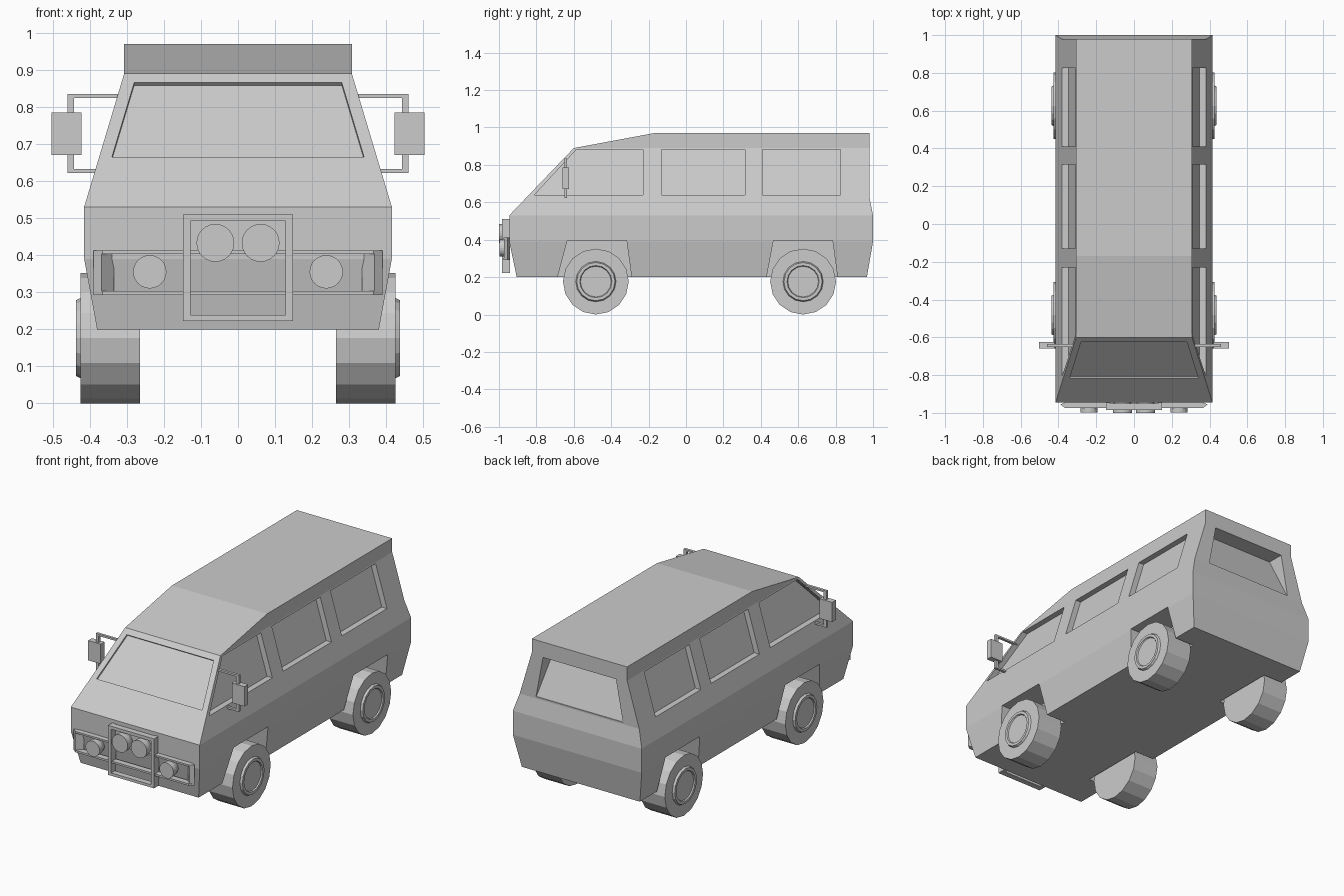
import bpy, bmesh, math

if "Cube" in bpy.data.objects:
    bpy.data.objects.remove(bpy.data.objects["Cube"])

grey = bpy.data.materials.new("plain_grey")
grey.diffuse_color = (0.6, 0.6, 0.6, 1)
grey.use_nodes = True
grey.node_tree.nodes["Principled BSDF"].inputs["Base Color"].default_value = grey.diffuse_color


def add_loft(bm, rings):
    """Closed solid through matching rings of points."""
    vs = [[bm.verts.new(p) for p in r] for r in rings]
    n = len(rings[0])
    for a, b in zip(vs, vs[1:]):
        for i in range(n):
            j = (i + 1) % n
            bm.faces.new((a[i], a[j], b[j], b[i]))
    bm.faces.new(vs[0][::-1])
    bm.faces.new(vs[-1])


def make(name, solids):
    """One object from a list of lofted solids."""
    bm = bmesh.new()
    for rings in solids:
        add_loft(bm, rings)
    bmesh.ops.recalc_face_normals(bm, faces=bm.faces[:])
    me = bpy.data.meshes.new(name)
    bm.to_mesh(me)
    bm.free()
    me.materials.append(grey)
    ob = bpy.data.objects.new(name, me)
    bpy.context.collection.objects.link(ob)
    return ob


def box(x0, x1, y0, y1, z0, z1):
    return [[(x0, y0, z), (x1, y0, z), (x1, y1, z), (x0, y1, z)] for z in (z0, z1)]


def plan(pts, z0, z1):
    return [[(x, y, z) for x, y in pts] for z in (z0, z1)]


def lathe_x(profile, s, cy, cz, n):
    return [[(s * x, cy + r * math.sin(2 * math.pi * i / n), cz - r * math.cos(2 * math.pi * i / n))
             for i in range(n)] for x, r in profile]


def lathe_y(profile, cx, cz, n):
    return [[(cx + r * math.sin(2 * math.pi * i / n), y, cz - r * math.cos(2 * math.pi * i / n))
             for i in range(n)] for y, r in profile]


def side_x(z):
    return 0.415 - (z - 0.53) * 0.3


def screen_y(z):
    return -0.945 + (z - 0.53) * 0.345 / 0.36


# van body: stacked rectangles (half width, front y, back y, front z, back z)
levels = [(0.38, -0.905, 0.967, 0.20, 0.20), (0.415, -0.945, 1.0, 0.39, 0.39),
          (0.415, -0.945, 1.0, 0.53, 0.53), (side_x(0.63), screen_y(0.63), 0.98, 0.63, 0.63),
          (0.307, -0.60, 0.98, 0.89, 0.89), (0.307, -0.17, 0.98, 0.97, 0.97)]
body = make("van_body", [[[(-h, f, zf), (h, f, zf), (h, b, zb), (-h, b, zb)]
                          for h, f, b, zf, zb in levels]])

# cutters: side windows, wheel arches, windscreen, rear window
cuts = []
windows = [[(-0.81, 0.64), (-0.23, 0.64), (-0.23, 0.883), (-0.585, 0.883)],
           [(-0.13, 0.64), (0.315, 0.64), (0.315, 0.883), (-0.13, 0.883)],
           [(0.41, 0.64), (0.825, 0.64), (0.825, 0.883), (0.41, 0.883)]]
arches = [[(-0.692, 0.18), (-0.634, 0.397), (-0.318, 0.397), (-0.288, 0.18)],
          [(0.427, 0.18), (0.468, 0.397), (0.783, 0.397), (0.813, 0.18)]]
for s in (-1, 1):
    for w in windows:
        cuts.append([[(s * (side_x(z) + d), y, z) for y, z in w] for d in (-0.034, 0.05)])
    for a in arches:
        cuts.append([[(s * x, y, z) for y, z in a] for x in (0.255, 0.5)])
glass = [(-0.34, 0.665), (0.34, 0.665), (0.28, 0.865), (-0.28, 0.865)]
cuts.append([[(x, screen_y(z) - 0.722 * d, z + 0.692 * d) for x, z in glass] for d in (-0.01, 0.03)])
rear = [(1.05, 0.64, 0.28), (0.976, 0.64, 0.28), (0.88, 0.88, 0.235), (1.05, 0.88, 0.235)]
cuts.append([[(s * h, y, z) for y, z, h in rear] for s in (-1, 1)])

cutter = make("opening_cutter", cuts)
cutter.hide_render = True
mod = body.modifiers.new("openings", "BOOLEAN")
mod.operation = "DIFFERENCE"
mod.solver = "EXACT"
mod.object = cutter
bpy.context.view_layer.objects.active = body
body.select_set(True)
bpy.ops.object.modifier_apply(modifier="openings")
bpy.data.objects.remove(cutter)

# wheels with raised hubs
tyre = [(0.265, 0.176), (0.425, 0.176), (0.425, 0.108), (0.437, 0.102), (0.437, 0.086), (0.43, 0.082)]
for s, side in ((-1, "left"), (1, "right")):
    for cy, end in ((-0.482, "front"), (0.626, "rear")):
        make(f"{end}_{side}_wheel", [lathe_x(tyre, s, cy, 0.176, 16)])

# front bumper: two rails closed by end blocks
rail = [(-0.35, -0.94), (0.35, -0.94), (0.39, -0.955), (0.365, -0.975), (-0.365, -0.975), (-0.39, -0.955)]
ends = [plan([(s * 0.335, -0.94), (s * 0.39, -0.955), (s * 0.368, -0.972)], 0.3, 0.405) for s in (-1, 1)]
make("front_bumper", [plan(rail, 0.292, 0.303), plan(rail, 0.403, 0.413)] + ends)

# bull bar frame
make("bull_bar", [box(-0.148, -0.128, -0.984, -0.94, 0.222, 0.51),
                  box(0.128, 0.148, -0.984, -0.94, 0.222, 0.51),
                  box(-0.128, 0.128, -0.984, -0.95, 0.492, 0.51),
                  box(-0.128, 0.128, -0.984, -0.95, 0.222, 0.238)])

# round lamps
for s, side in ((-1, "left"), (1, "right")):
    make(f"{side}_spot_lamp", [lathe_y([(-0.94, 0.042), (-0.97, 0.051), (-1.0, 0.051)], s * 0.061, 0.433, 24)])
    make(f"{side}_headlamp", [lathe_y([(-0.94, 0.036), (-0.97, 0.045), (-0.998, 0.045)], s * 0.238, 0.355, 24)])

# door mirrors on brackets
for s, side in ((-1, "left"), (1, "right")):
    make(f"{side}_mirror", [box(s * 0.422, s * 0.503, -0.66, -0.625, 0.67, 0.785)])
    make(f"{side}_mirror_bracket", [box(s * 0.442, s * 0.46, -0.65, -0.635, 0.622, 0.835),
                                    box(s * 0.305, s * 0.45, -0.65, -0.635, 0.824, 0.835),
                                    box(s * 0.375, s * 0.45, -0.65, -0.635, 0.622, 0.633)])
